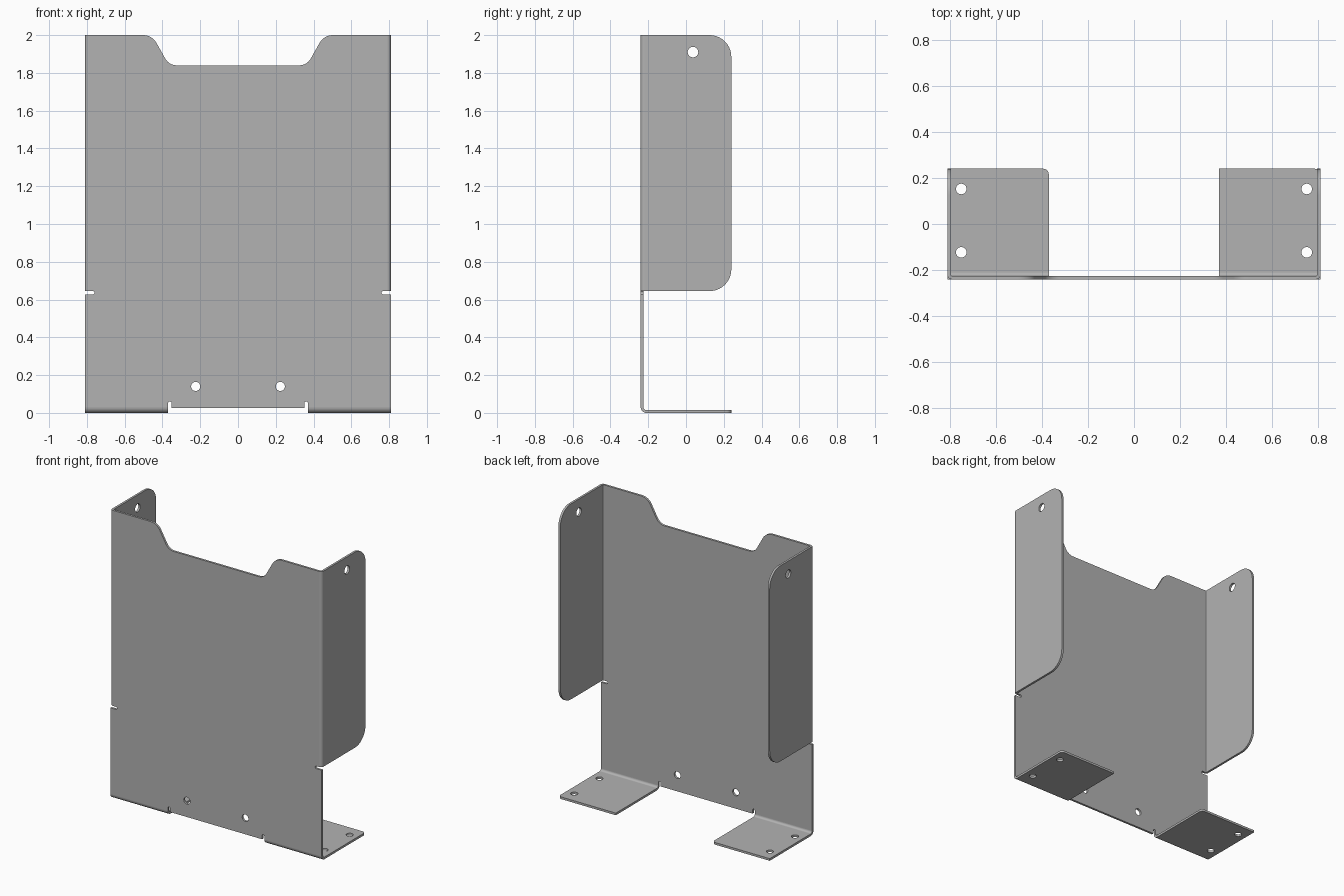
import bpy, bmesh, math
from mathutils import Matrix, Vector

if "Cube" in bpy.data.objects:
    bpy.data.objects.remove(bpy.data.objects["Cube"])

W, D, H, T = 0.81, 0.24, 2.0, 0.015      # half width, half depth, height, sheet thickness
SIDE_R, FOOT_R = 0.02, 0.03              # outer bend radii
SLOT_Z, FLANGE_Z = 0.627, 0.645          # side relief slot
FOOT_X = 0.37                            # inner edge of the feet

steel = bpy.data.materials.new("grey_steel")
steel.use_nodes = True
grey = (0.448, 0.448, 0.448, 1)
steel.diffuse_color = grey
steel.node_tree.nodes["Principled BSDF"].inputs["Base Color"].default_value = grey

# Local (u, v, w) axes of each sheet expressed in the world
AXES = {"xz": ("X", "Z", "Y"), "yz": ("Y", "Z", "X"), "xy": ("X", "Y", "Z")}
UNIT = {"X": Vector((1, 0, 0)), "Y": Vector((0, 1, 0)), "Z": Vector((0, 0, 1))}


def arc(cu, cv, r, a0, a1, n):
    return [(cu + r * math.cos(a0 + (a1 - a0) * i / n),
             cv + r * math.sin(a0 + (a1 - a0) * i / n)) for i in range(n + 1)]


def circle(cu, cv, r):
    return arc(cu, cv, r, 0, math.tau, 32)[:-1]


def rounded(corners, n=10):
    """Outline from (u, v, radius) corners."""
    out = []
    for i, (u, v, r) in enumerate(corners):
        p = Vector((u, v))
        if r == 0:
            out.append((u, v))
            continue
        a = (Vector(corners[i - 1][:2]) - p).normalized()
        b = (Vector(corners[(i + 1) % len(corners)][:2]) - p).normalized()
        half = a.angle(b) / 2
        c = p + (a + b).normalized() * r / math.sin(half)
        start = p + a * r / math.tan(half) - c
        end = p + b * r / math.tan(half) - c
        a0 = math.atan2(start.y, start.x)
        turn = (math.atan2(end.y, end.x) - a0 + math.pi) % math.tau - math.pi
        out += arc(c.x, c.y, r, a0, a0 + turn, n)
    return out


def sheet(name, plane, loops, w0, w1):
    """Extrude an outline with holes between w0 and w1."""
    curve = bpy.data.curves.new(name, "CURVE")
    curve.dimensions, curve.fill_mode = "2D", "BOTH"
    curve.extrude = (w1 - w0) / 2
    for loop in loops:
        spline = curve.splines.new("POLY")
        spline.points.add(len(loop) - 1)
        for point, (u, v) in zip(spline.points, loop):
            point.co = (u, v, 0, 1)
        spline.use_cyclic_u = True
    temp = bpy.data.objects.new(name + "_outline", curve)
    bpy.context.collection.objects.link(temp)
    depsgraph = bpy.context.evaluated_depsgraph_get()
    mesh = bpy.data.meshes.new_from_object(temp.evaluated_get(depsgraph))
    bpy.data.objects.remove(temp)

    u, v, w = (UNIT[k] for k in AXES[plane])
    turn = Matrix((u, v, w)).transposed().to_4x4()
    mesh.transform(Matrix.Translation(w * (w0 + w1) / 2) @ turn)
    bm = bmesh.new()
    bm.from_mesh(mesh)
    bmesh.ops.remove_doubles(bm, verts=bm.verts, dist=1e-5)
    bmesh.ops.recalc_face_normals(bm, faces=bm.faces)
    bm.to_mesh(mesh)
    bm.free()
    mesh.name = name
    mesh.materials.clear()
    mesh.materials.append(steel)
    mesh.shade_smooth()
    mesh.set_sharp_from_angle(angle=math.radians(30))
    obj = bpy.data.objects.new(name, mesh)
    bpy.context.collection.objects.link(obj)
    return obj


def bend(name, plane, cu, cv, r, a0, w0, w1):
    """Quarter-round strip joining two sheets."""
    a1 = a0 + math.pi / 2
    loop = arc(cu, cv, r, a0, a1, 8) + arc(cu, cv, r - T, a1, a0, 8)
    return sheet(name, plane, [loop], w0, w1)


# Main panel: right half of the outline, mirrored to close it
half = [(0.352, 0.027, 0), (0.352, 0.06, 0.008), (FOOT_X, 0.06, 0.008), (FOOT_X, FOOT_R, 0),
        (W, FOOT_R, 0), (W, SLOT_Z, 0), (0.76, SLOT_Z, 0.008), (0.76, FLANGE_Z, 0.008),
        (W - SIDE_R, FLANGE_Z, 0), (W - SIDE_R, H, 0), (0.455, H, 0.08), (0.365, 1.84, 0.07)]
outline = half + [(-u, v, r) for u, v, r in reversed(half)]
holes = [circle(s * 0.224, 0.14, 0.024) for s in (-1, 1)]
sheet("main_panel", "xz", [rounded(outline)] + holes, -D, -D + T)

for side, s in (("left", 1), ("right", -1)):
    # Side flange with rounded free corners and its bend
    flange = rounded([(-D + SIDE_R, FLANGE_Z, 0), (D, FLANGE_Z, 0.115),
                      (D, H, 0.115), (-D + SIDE_R, H, 0)])
    x0, x1 = sorted((s * W, s * (W - T)))
    sheet(side + "_flange", "yz", [flange, circle(0.037, 1.91, 0.028)], x0, x1)
    bend(side + "_flange_bend", "xy", s * (W - SIDE_R), -D + SIDE_R, SIDE_R,
         -math.pi / 2 if s > 0 else math.pi, FLANGE_Z, H)

    # Foot plate with two screw holes and its bend
    x0, x1 = sorted((s * FOOT_X, s * W))
    foot = rounded([(x0, -D + FOOT_R, 0), (x1, -D + FOOT_R, 0), (x1, D, 0.025), (x0, D, 0)])
    screws = [circle(s * 0.75, y, 0.023) for y in (-0.123, 0.152)]
    sheet(side + "_foot", "xy", [foot] + screws, 0, T)
    bend(side + "_foot_bend", "yz", -D + FOOT_R, FOOT_R, FOOT_R, math.pi, x0, x1)
